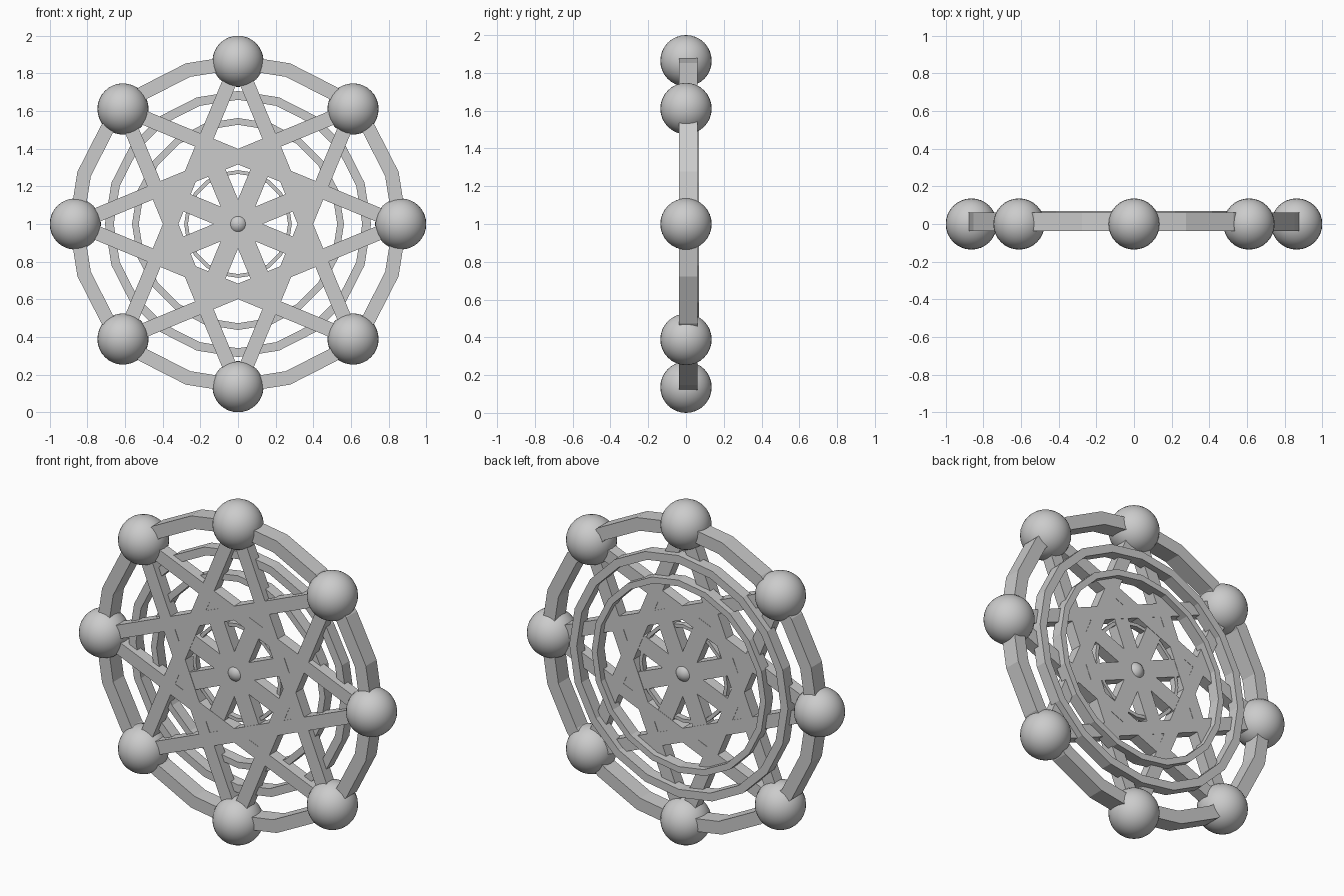
import bpy, bmesh
from math import sin, cos, pi, atan2
from mathutils import Vector

if "Cube" in bpy.data.objects:
    bpy.data.objects.remove(bpy.data.objects["Cube"])

CZ = 1.0      # wheel centre height
R = 0.864     # radius of the ball circle


def polar(r, a, y=0.0):
    return Vector((r * cos(a), y, CZ + r * sin(a)))


def ring(name, r_out, r_in, y0, y1, sides=20):
    """Flat-faced hoop of rectangular section, facing front."""
    bm = bmesh.new()
    loops = []
    for i in range(sides):
        a = pi / 2 + 2 * pi * i / sides
        loops.append([bm.verts.new(polar(r, a, y))
                      for r, y in ((r_out, y0), (r_out, y1), (r_in, y1), (r_in, y0))])
    for i in range(sides):
        p, q = loops[i], loops[(i + 1) % sides]
        for k in range(4):
            m = (k + 1) % 4
            bm.faces.new((p[k], p[m], q[m], q[k]))
    bmesh.ops.recalc_face_normals(bm, faces=bm.faces)
    me = bpy.data.meshes.new(name)
    bm.to_mesh(me)
    bm.free()
    bpy.context.collection.objects.link(bpy.data.objects.new(name, me))


def bar(name, p, q, width, y0, y1):
    """Square bar between two points of the wheel plane."""
    d = q - p
    mid = (p + q) / 2
    bpy.ops.mesh.primitive_cube_add(size=1, location=(mid.x, (y0 + y1) / 2, mid.z),
                                    rotation=(0, -atan2(d.z, d.x), 0))
    ob = bpy.context.object
    ob.name = name
    ob.scale = (d.length, y1 - y0, width)


def ball(name, loc, r):
    bpy.ops.mesh.primitive_uv_sphere_add(segments=32, ring_count=16, radius=r, location=loc)
    bpy.context.object.name = name
    bpy.ops.object.shade_smooth()


# Rim and inner hoops
ring("outer_rim", 0.897, 0.822, -0.037, 0.062)
ring("large_hoop", 0.707, 0.66, 0.0, 0.068)
ring("middle_hoop", 0.563, 0.527, 0.0, 0.068)
ring("small_hoop", 0.286, 0.266, -0.01, 0.025)

for i in range(8):
    a = i * pi / 4
    # Rim balls
    ball("rim_ball", polar(R, a), 0.136)
    # Eight-pointed star: every ball to the third one along
    bar("star_bar", polar(R, a), polar(R, a + 3 * pi / 4), 0.076, -0.036, 0.032)

# Hub web: spokes lying between the star points
for i in range(4):
    a = pi / 8 + i * pi / 4
    bar("hub_spoke", polar(0.42, a), polar(0.42, a + pi), 0.1, -0.034, 0.03)

# Hub stud
ball("hub_ball", (0, 0, CZ), 0.053)
